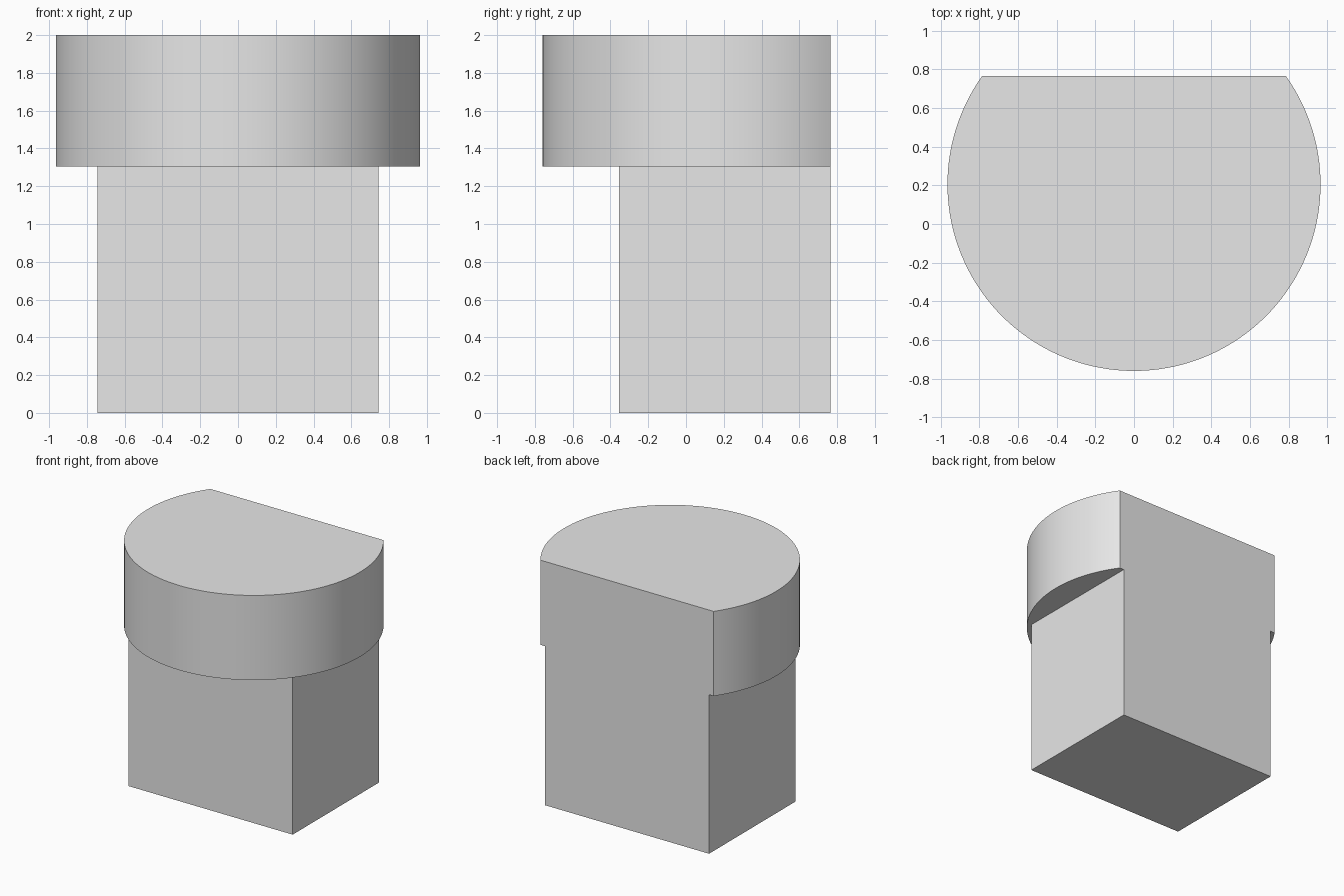
import bpy, bmesh, math

if "Cube" in bpy.data.objects:
    bpy.data.objects.remove(bpy.data.objects["Cube"], do_unlink=True)

RADIUS, CENTRE_Y = 0.965, 0.205      # round head
BACK_Y, FRONT_Y = 0.765, -0.355      # flat back, front of the stem
HALF_W = 0.745                       # half width of the stem
SHOULDER, TOP = 1.305, 2.0
STEPS = 96

mat = bpy.data.materials.new("plain grey")
mat.use_nodes = True
grey = (0.8, 0.8, 0.8, 1)
mat.diffuse_color = grey
mat.node_tree.nodes["Principled BSDF"].inputs["Base Color"].default_value = grey

bm = bmesh.new()


def ring(points, z):
    return [bm.verts.new((x, y, z)) for x, y in points]


def walls(low, high):
    for i in range(len(low) - 1):
        bm.faces.new((low[i], low[i + 1], high[i + 1], high[i]))


# Arc from the left back corner round the front to the right back corner
start = math.asin((BACK_Y - CENTRE_Y) / RADIUS)
sweep = math.pi + 2 * start
arc = []
for i in range(STEPS + 1):
    a = start - sweep * i / STEPS
    arc.append((RADIUS * math.cos(a), CENTRE_Y + RADIUS * math.sin(a)))
stem = [(HALF_W, BACK_Y), (HALF_W, FRONT_Y), (-HALF_W, FRONT_Y), (-HALF_W, BACK_Y)]

# Head with a flat back, and stem below it
head_low, head_high = ring(arc, SHOULDER), ring(arc, TOP)
stem_low, stem_high = ring(stem, 0), ring(stem, SHOULDER)
walls(head_low, head_high)
walls(stem_low, stem_high)
bm.faces.new(head_high)
bm.faces.new(stem_low)

# Overhanging underside of the head
bm.faces.new(head_low + stem_high[::-1])

# One continuous flat back
bm.faces.new((head_high[0], head_high[-1], head_low[-1], stem_high[-1],
              stem_low[-1], stem_low[0], stem_high[0], head_low[0]))

bmesh.ops.recalc_face_normals(bm, faces=bm.faces)
mesh = bpy.data.meshes.new("flat_backed_peg")
bm.to_mesh(mesh)
bm.free()
mesh.materials.append(mat)
peg = bpy.data.objects.new("flat_backed_peg", mesh)
bpy.context.collection.objects.link(peg)

# Smooth round wall, sharp corners
bpy.ops.object.select_all(action="DESELECT")
peg.select_set(True)
bpy.context.view_layer.objects.active = peg
bpy.ops.object.shade_smooth_by_angle(angle=math.radians(30))
